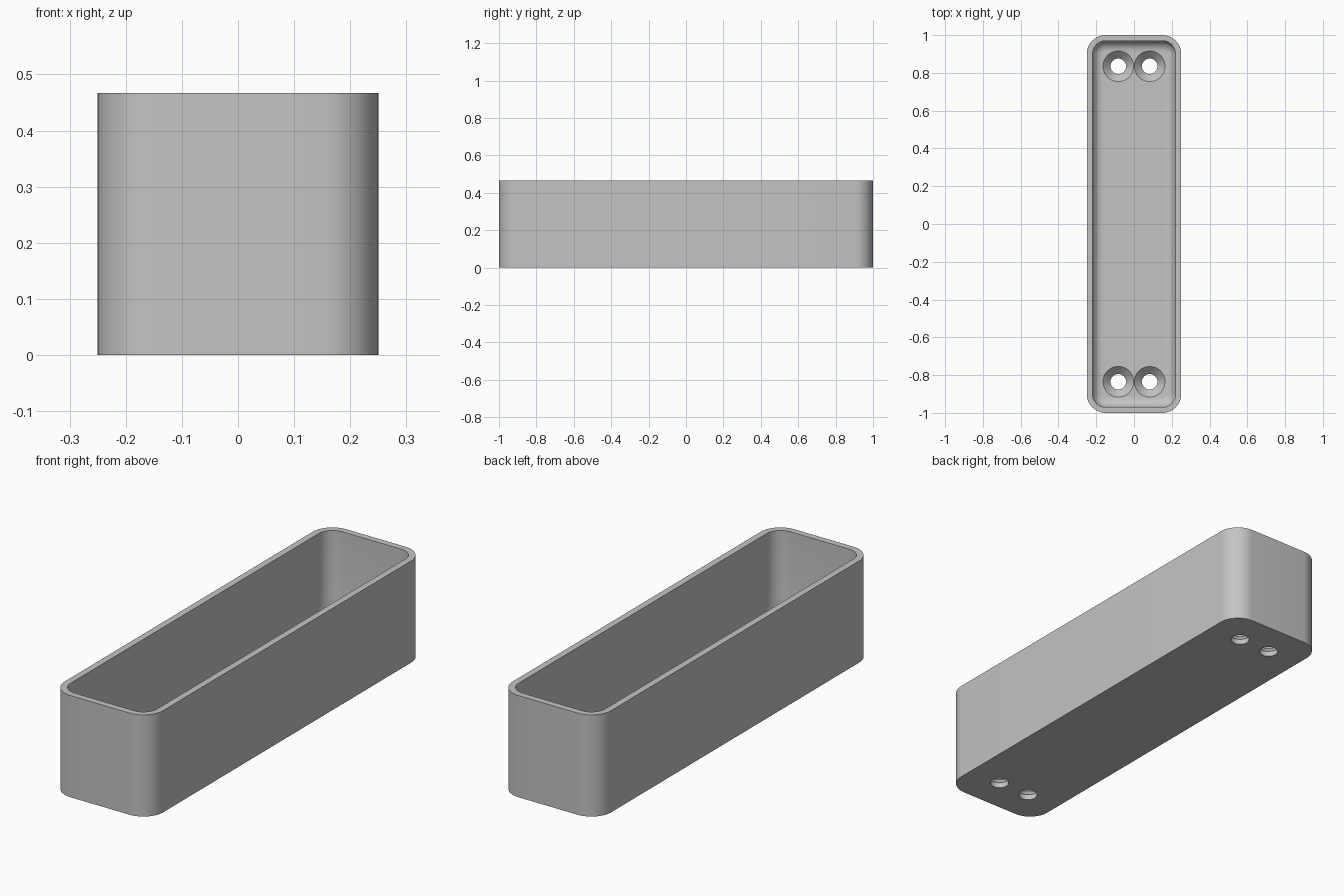
import bpy
import bmesh
from math import cos, sin, pi

cube = bpy.data.objects.get("Cube")
if cube:
    bpy.data.objects.remove(cube, do_unlink=True)

HALF_X, HALF_Y, HEIGHT = 0.25, 1.0, 0.467
CORNER, WALL, FLOOR, FILLET = 0.1, 0.03, 0.065, 0.055
HOLE_X, HOLE_Y, HOLE_R, SINK_R = 0.083, 0.835, 0.041, 0.081
STEPS = 12

grey = bpy.data.materials.new("plain grey")
grey.use_nodes = True
colour = (0.55, 0.55, 0.55, 1)
grey.diffuse_color = colour
grey.node_tree.nodes["Principled BSDF"].inputs["Base Color"].default_value = colour


def rounded_ring(bm, inset, z):
    """Rounded rectangle, inset from the outer outline."""
    r = CORNER - inset
    cx, cy = HALF_X - CORNER, HALF_Y - CORNER
    ring = []
    for i, (sx, sy) in enumerate([(1, 1), (-1, 1), (-1, -1), (1, -1)]):
        for k in range(STEPS + 1):
            a = (i + k / STEPS) * pi / 2
            ring.append(bm.verts.new((sx * cx + r * cos(a), sy * cy + r * sin(a), z)))
    return ring


def circle_ring(bm, x, y, r, z, n=48):
    return [bm.verts.new((x + r * cos(2 * pi * k / n), y + r * sin(2 * pi * k / n), z))
            for k in range(n)]


def skin(bm, rings):
    """Bridge successive rings and cap both ends."""
    for a, b in zip(rings, rings[1:]):
        for i in range(len(a)):
            j = (i + 1) % len(a)
            bm.faces.new((a[i], a[j], b[j], b[i]))
    bm.faces.new(rings[0][::-1])
    bm.faces.new(rings[-1])


def make_object(name, bm):
    bmesh.ops.recalc_face_normals(bm, faces=bm.faces)
    mesh = bpy.data.meshes.new(name)
    bm.to_mesh(mesh)
    bm.free()
    mesh.materials.append(grey)
    obj = bpy.data.objects.new(name, mesh)
    bpy.context.collection.objects.link(obj)
    return obj


# Open tray: outer wall, rim, inner wall, floor fillet and floor
bm = bmesh.new()
rings = [rounded_ring(bm, 0, 0), rounded_ring(bm, 0, HEIGHT), rounded_ring(bm, WALL, HEIGHT)]
for k in range(9):
    a = k / 8 * pi / 2
    rings.append(rounded_ring(bm, WALL + FILLET * (1 - cos(a)), FLOOR + FILLET * (1 - sin(a))))
skin(bm, rings)
tray = make_object("tray", bm)

# Countersunk screw holes
bm = bmesh.new()
profile = [(HOLE_R, -0.1), (HOLE_R, FLOOR - 0.04), (SINK_R, FLOOR), (SINK_R, FLOOR + 0.04)]
for x in (-HOLE_X, HOLE_X):
    for y in (-HOLE_Y, HOLE_Y):
        skin(bm, [circle_ring(bm, x, y, r, z) for r, z in profile])
cutter = make_object("screw_hole_cutter", bm)
cutter.hide_render = True

cut = tray.modifiers.new("screw holes", 'BOOLEAN')
cut.operation = 'DIFFERENCE'
cut.solver = 'EXACT'
cut.object = cutter

bpy.ops.object.select_all(action='DESELECT')
tray.select_set(True)
bpy.context.view_layer.objects.active = tray
bpy.ops.object.modifier_apply(modifier=cut.name)
bpy.data.objects.remove(cutter, do_unlink=True)
bpy.ops.object.shade_smooth_by_angle(angle=pi / 6)
